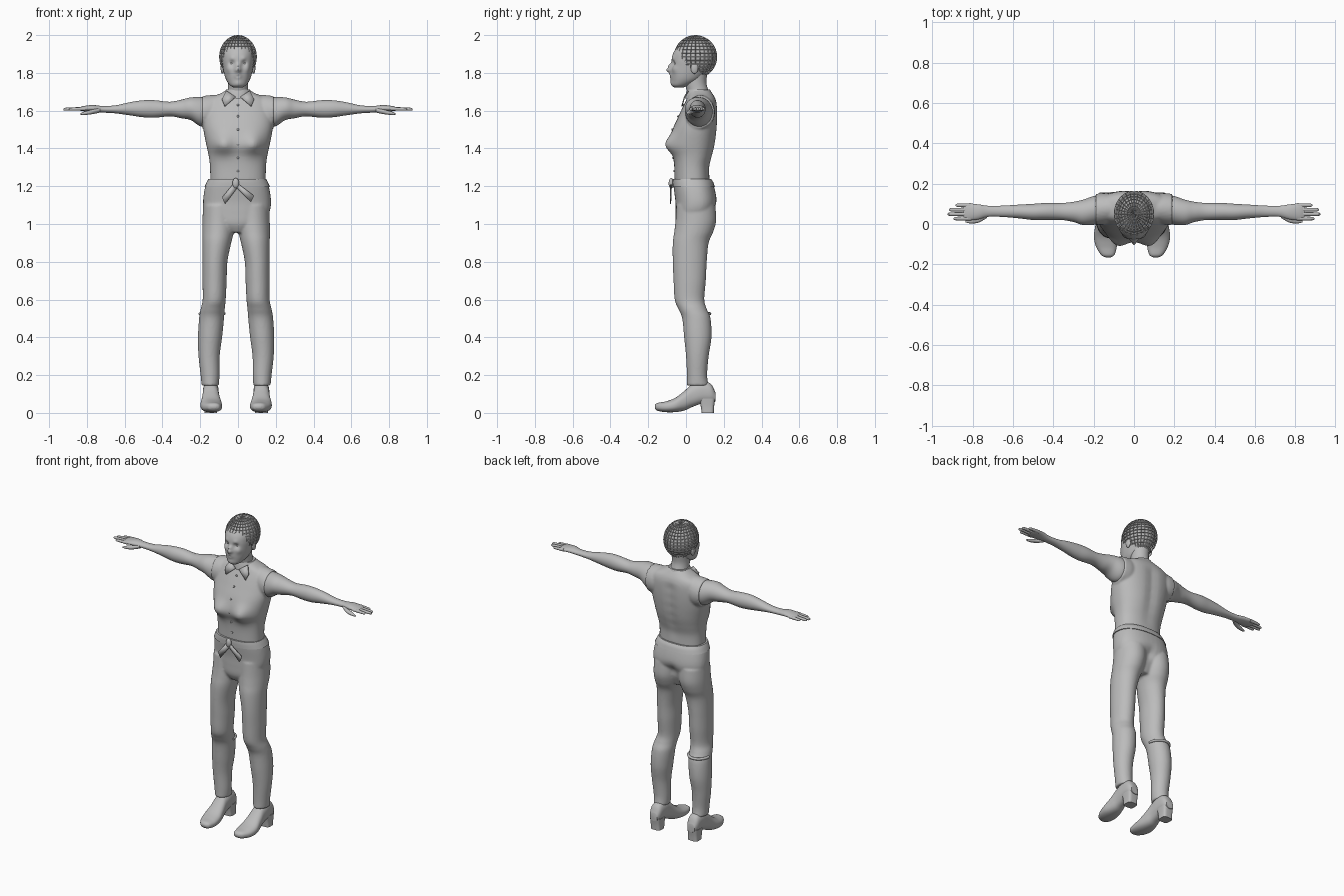
import bpy, bmesh, math
from mathutils import Vector, Matrix

if "Cube" in bpy.data.objects:
    bpy.data.objects.remove(bpy.data.objects["Cube"])

grey = bpy.data.materials.new("plain grey")
grey.use_nodes = True
colour = (0.5, 0.5, 0.5, 1)
grey.diffuse_color = colour
for node in grey.node_tree.nodes:
    if node.type == "BSDF_PRINCIPLED":
        node.inputs["Base Color"].default_value = colour

SIDES = (-1, 1)


def interpolate(sections, steps):
    """Run a smooth spline through all the sections."""
    result = []
    last = len(sections) - 1
    for i in range(last):
        a, b, c, d = (sections[max(0, min(last, k))] for k in range(i - 1, i + 3))
        for s in range(steps):
            t = s / steps
            result.append([q + t / 2 * (r - p + t * (2 * p - 5 * q + 4 * r - e
                           + t * (3 * (q - r) + e - p)))
                           for p, q, r, e in zip(a, b, c, d)])
    result.append(list(sections[last]))
    return result


def loft(bm, sections, axis="z", side=1, shift=0.0, power=1.0, count=40, steps=6):
    """Skin rings given as (position, centre, half width, low bound, high bound)."""
    rings = []
    for pos, centre, half, low, high in interpolate(sections, steps):
        ring = []
        for k in range(count):
            angle = 2 * math.pi * k / count
            cu, su = math.cos(angle), math.sin(angle)
            u = centre + half * math.copysign(abs(cu) ** power, cu)
            v = (low + high) / 2 + (high - low) / 2 * math.copysign(abs(su) ** power, su)
            x, y, z = {"x": (pos, u, v), "y": (u, pos, v), "z": (u, v, pos)}[axis]
            ring.append(bm.verts.new((side * x + shift, y, z)))
        rings.append(ring)
    for one, two in zip(rings, rings[1:]):
        for k in range(count):
            n = (k + 1) % count
            bm.faces.new((one[k], one[n], two[n], two[k]))
    bm.faces.new(rings[0])
    bm.faces.new(rings[-1])


def sculpt(bm, bulges):
    """Push the vertices near each centre with a soft falloff."""
    for centre, radius, push in bulges:
        for v in bm.verts:
            weight = math.exp(-(v.co - Vector(centre)).length_squared / radius ** 2)
            v.co += Vector(push) * weight


def finish(name, bm, fuse=False, angle=50):
    bmesh.ops.recalc_face_normals(bm, faces=bm.faces)
    mesh = bpy.data.meshes.new(name)
    bm.to_mesh(mesh)
    bm.free()
    mesh.materials.append(grey)
    obj = bpy.data.objects.new(name, mesh)
    bpy.context.collection.objects.link(obj)
    for p in mesh.polygons:
        p.use_smooth = True
    if fuse:
        remesh = obj.modifiers.new("fuse", "REMESH")
        remesh.mode = "VOXEL"
        remesh.voxel_size = 0.007
        remesh.use_smooth_shade = True
        soften = obj.modifiers.new("soften", "SMOOTH")
        soften.factor = 0.5
        soften.iterations = 4
    else:
        mesh.set_sharp_from_angle(angle=math.radians(angle))
    return obj


def ball(name, centre, scale):
    bm = bmesh.new()
    bmesh.ops.create_uvsphere(bm, u_segments=20, v_segments=12, radius=1,
                              matrix=Matrix.Translation(centre) @ Matrix.Diagonal((*scale, 1)))
    return finish(name, bm)


def plate(name, corners, thickness=0.006):
    bm = bmesh.new()
    bm.faces.new([bm.verts.new(c) for c in corners])
    obj = finish(name, bm)
    solid = obj.modifiers.new("thickness", "SOLIDIFY")
    solid.thickness = thickness
    solid.offset = 0


# Trousers: pelvis and both legs fused together
leg = [(.145, .137, .046, .005, .12), (.2, .138, .05, .005, .112), (.3, .143, .056, 0, .12),
       (.4, .138, .064, -.01, .135), (.5, .13, .066, -.02, .13), (.55, .124, .064, -.04, .11),
       (.6, .116, .061, -.06, .097), (.7, .114, .064, -.066, .105), (.8, .112, .066, -.07, .11),
       (.9, .102, .076, -.07, .12), (.96, .095, .084, -.062, .145),
       (1.02, .09, .088, -.055, .16), (1.1, .085, .09, -.05, .155)]
pelvis = [(.955, 0, .05, -.03, .1), (1, 0, .13, -.052, .12), (1.06, 0, .17, -.055, .15),
          (1.12, 0, .18, -.056, .163), (1.2, 0, .168, -.066, .148), (1.235, 0, .15, -.066, .13)]
bm = bmesh.new()
loft(bm, pelvis, shift=-.005, power=.85)
sculpt(bm, [((0, .16, 1.06), .04, (0, -.025, 0))])
for side in SIDES:
    loft(bm, leg, side=side, shift=-.01)
finish("trousers", bm, fuse=True)

# Waistband
bm = bmesh.new()
loft(bm, [(1.195, 0, .174, -.07, .153), (1.22, 0, .163, -.071, .145),
          (1.237, 0, .154, -.07, .134)], shift=-.004, power=.85)
finish("waistband", bm)

# Sleeveless shirt with armhole rims
shirt = [(1.225, 0, .147, -.06, .125), (1.3, 0, .148, -.062, .125), (1.36, 0, .155, -.068, .14),
         (1.42, 0, .168, -.083, .155), (1.5, 0, .183, -.07, .165), (1.57, 0, .187, -.04, .168),
         (1.63, 0, .18, -.012, .165), (1.665, 0, .155, .005, .155),
         (1.69, 0, .095, .012, .14), (1.71, 0, .06, .02, .125)]
bm = bmesh.new()
loft(bm, shirt, power=.85, count=56)
for side in SIDES:
    loft(bm, [(.08, .08, .06, 1.52, 1.685), (.14, .076, .077, 1.5, 1.683),
              (.19, .072, .077, 1.508, 1.677)], "x", side)
    sculpt(bm, [((side * .085, -.085, 1.42), .055, (0, -.038, 0))])
sculpt(bm, [((0, .16, z / 100), .035, (0, -.009, 0)) for z in range(130, 165, 6)])
finish("shirt", bm, fuse=True)

# Collar band, collar points and buttons
bm = bmesh.new()
loft(bm, [(1.665, 0, .085, -.005, .145), (1.69, 0, .075, 0, .137), (1.712, 0, .063, .006, .127)])
finish("collar_band", bm)
for side in SIDES:
    plate("collar_point", [(side * x, y, z) for x, y, z in
          ((.012, -.008, 1.672), (.062, .012, 1.705), (.085, -.012, 1.66),
           (.07, -.022, 1.622))])
for y, z in ((-.014, 1.63), (-.042, 1.57), (-.073, 1.5), (-.087, 1.42), (-.068, 1.35), (-.062, 1.28)):
    ball("button", (0, y, z), (.006, .005, .006))

# Knotted sash
ball("sash_knot", (-.012, -.078, 1.215), (.018, .014, .028))
for tip, low in ((-.085, 1.12), (.085, 1.13)):
    plate("sash_end", [(-.015, -.08, 1.225), (tip, -.08, low + .02),
                       (tip * .8, -.082, low - .015), (-.005, -.082, 1.19)])

# Arms with hands
arm = [(.1, .08, .05, 1.56, 1.66), (.185, .07, .071, 1.515, 1.671), (.25, .058, .063, 1.55, 1.67),
       (.3, .06, .05, 1.56, 1.658), (.36, .062, .042, 1.57, 1.647), (.44, .062, .042, 1.563, 1.655),
       (.5, .06, .04, 1.565, 1.655), (.57, .062, .034, 1.575, 1.645), (.65, .063, .028, 1.586, 1.628),
       (.72, .063, .027, 1.59, 1.625), (.77, .06, .037, 1.594, 1.63), (.82, .06, .042, 1.597, 1.624),
       (.845, .06, .036, 1.602, 1.616)]
for side, label in zip(SIDES, ("right", "left")):
    bm = bmesh.new()
    loft(bm, arm, "x", side)
    for y, tip in ((.093, .885), (.071, .917), (.049, .925), (.027, .895)):
        loft(bm, [(.81, y, .01, 1.6, 1.62), (tip - .02, y, .009, 1.6, 1.616),
                  (tip - .005, y, .007, 1.601, 1.613), (tip, y, .002, 1.605, 1.609)],
             "x", side, count=12)
    loft(bm, [(.73, .045, .015, 1.59, 1.615), (.77, .022, .015, 1.582, 1.606),
              (.81, .014, .011, 1.577, 1.596), (.835, .012, .004, 1.578, 1.586)],
         "x", side, count=16)
    finish(label + "_arm", bm)

# Shoes with block heels
shoe = [(-.165, .118, .014, .025, .04), (-.152, .12, .034, .012, .052), (-.11, .127, .052, .004, .06),
        (-.06, .132, .057, .004, .078), (-.01, .133, .049, .012, .115), (.03, .134, .043, .03, .15),
        (.08, .134, .042, .048, .168), (.13, .134, .038, .052, .155), (.155, .134, .026, .06, .11)]
for side, label in zip(SIDES, ("right", "left")):
    bm = bmesh.new()
    loft(bm, shoe, "y", side, -.01, power=.85)
    loft(bm, [(0, .134, .034, .083, .147), (.035, .134, .034, .078, .149), (.075, .134, .037, .07, .154)],
         side=side, shift=-.01, power=.5)
    finish(label + "_shoe", bm)

# Fold around the back of the right calf
curve = bpy.data.curves.new("calf_fold", "CURVE")
curve.dimensions = "3D"
curve.bevel_depth = .008
curve.use_fill_caps = True
line = curve.splines.new("POLY")
line.points.add(24)
for i, point in enumerate(line.points):
    a = math.pi * i / 24
    point.co = (-.137 + .064 * math.cos(a), .055 + .071 * math.sin(a), .525, 1)
curve.materials.append(grey)
bpy.context.collection.objects.link(bpy.data.objects.new("calf_fold", curve))

# Neck
bm = bmesh.new()
loft(bm, [(1.65, 0, .075, .02, .13), (1.7, 0, .056, .006, .12), (1.75, 0, .052, -.005, .108),
          (1.81, 0, .055, -.005, .115)])
finish("neck", bm)

# Head with sculpted face
head = [(1.722, 0, .022, -.06, -.015), (1.735, 0, .043, -.073, .02), (1.76, 0, .061, -.076, .07),
        (1.79, 0, .072, -.078, .1), (1.83, 0, .08, -.077, .125), (1.87, 0, .085, -.076, .14),
        (1.91, 0, .085, -.065, .145), (1.95, 0, .073, -.035, .13), (1.975, 0, .045, .01, .1),
        (1.985, 0, .015, .03, .06)]
bm = bmesh.new()
loft(bm, head, power=.92, count=80, steps=8)
sculpt(bm, [((0, -.08, 1.816), .015, (0, -.028, 0)), ((0, -.08, 1.838), .013, (0, -.014, 0)),
            ((0, -.08, 1.785), .018, (0, -.01, 0)), ((0, -.088, 1.782), .007, (0, .006, 0)),
            ((0, -.075, 1.745), .02, (0, -.006, 0))])
for side in SIDES:
    sculpt(bm, [((side * .032, -.07, 1.851), .016, (0, .013, 0)),
                ((side * .033, -.072, 1.876), .014, (0, -.005, 0)),
                ((side * .048, -.06, 1.82), .02, (side * .003, -.005, 0))])
    ball("eye", (side * .032, -.049, 1.851), (.013, .012, .008))
    ball("ear", (side * .082, .045, 1.825), (.01, .02, .03))
finish("head", bm)

# Curly hair cap: dented grid of locks, trimmed along a sloping hairline
bm = bmesh.new()
bmesh.ops.create_uvsphere(bm, u_segments=28, v_segments=18, radius=1,
                          matrix=Matrix.Translation((0, .05, 1.885))
                          @ Matrix.Diagonal((.1, .115, .115, 1)))
below = [f for f in bm.faces
         if f.calc_center_median().z < 1.9 - .7 * (f.calc_center_median().y + .07)]
bmesh.ops.delete(bm, geom=below, context="FACES")
bmesh.ops.inset_individual(bm, faces=bm.faces[:], thickness=.003, depth=-.005)
hair = finish("hair", bm, angle=30)
shell = hair.modifiers.new("thickness", "SOLIDIFY")
shell.thickness = .012
shell.offset = -1
